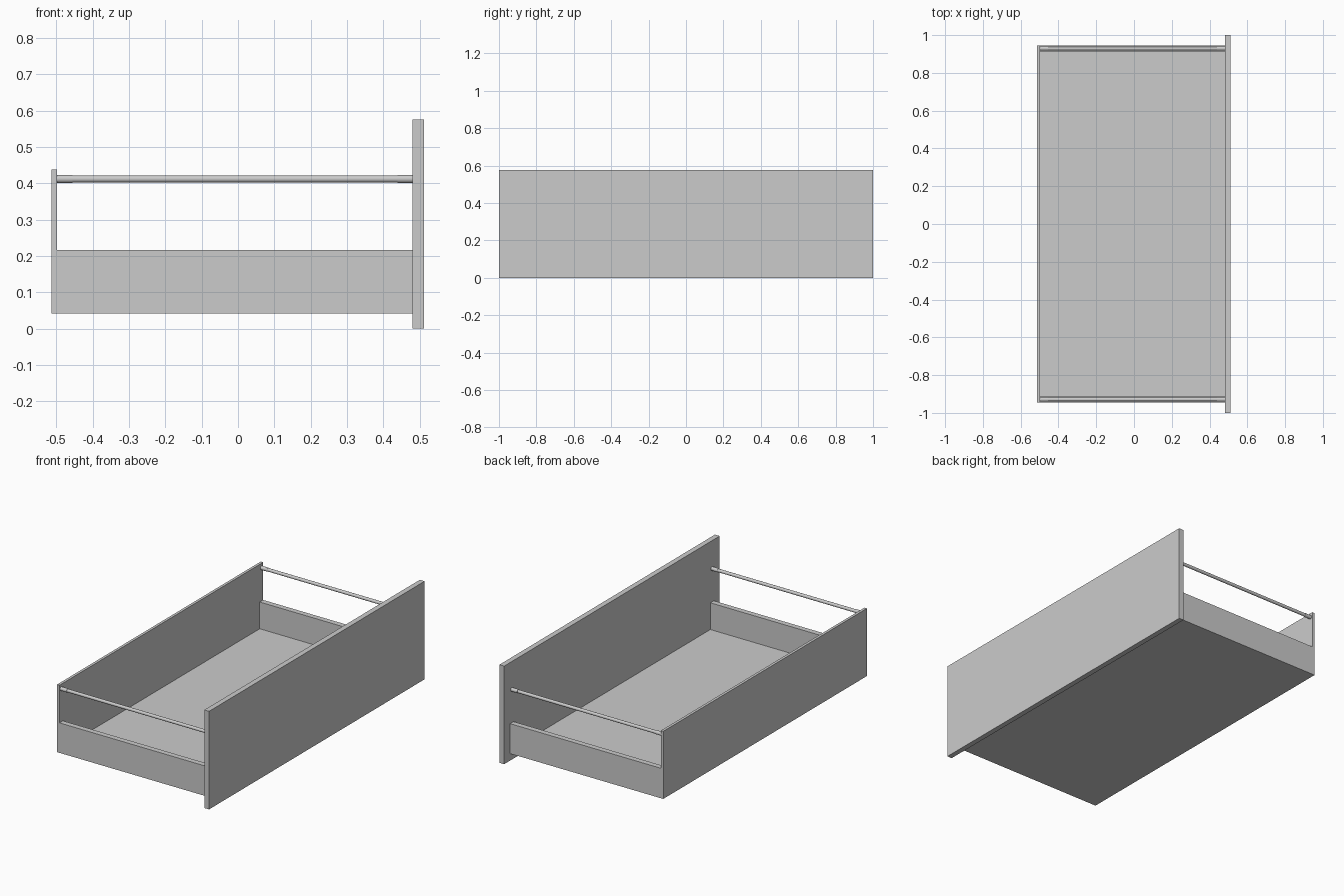
import bpy
import math

if "Cube" in bpy.data.objects:
    bpy.data.objects.remove(bpy.data.objects["Cube"])

X_BACK, X_FRONT = -0.498, 0.481   # inner faces of back and front panels
Z_BASE = 0.041


def box(name, x0, x1, y0, y1, z0, z1):
    bpy.ops.mesh.primitive_cube_add(
        size=1, location=((x0 + x1) / 2, (y0 + y1) / 2, (z0 + z1) / 2))
    ob = bpy.context.object
    ob.name = name
    ob.scale = (x1 - x0, y1 - y0, z1 - z0)
    bpy.ops.object.transform_apply(location=False, rotation=False, scale=True)


def bar(name, x0, x1, y, z, radius):
    bpy.ops.mesh.primitive_cylinder_add(
        vertices=24, radius=radius, depth=x1 - x0,
        location=((x0 + x1) / 2, y, z), rotation=(0, math.pi / 2, 0))
    ob = bpy.context.object
    ob.name = name
    bpy.ops.object.shade_smooth_by_angle(angle=math.radians(40))


# Panels and floor
box("front_panel", X_FRONT, 0.512, -1, 1, 0, 0.576)
box("back_panel", -0.514, X_BACK, -0.945, 0.945, Z_BASE, 0.438)
box("floor", X_BACK, X_FRONT, -0.913, 0.913, Z_BASE, 0.06)

# Low side walls, gallery rails and their end sockets
for side, s in (("near", -1), ("far", 1)):
    y0, y1 = sorted((s * 0.913, s * 0.945))
    box(side + "_side_wall", X_BACK, X_FRONT, y0, y1, Z_BASE, 0.217)
    y, z = s * 0.929, 0.412
    bar(side + "_rail", X_BACK + 0.005, X_FRONT - 0.005, y, z, 0.0095)
    bar(side + "_back_socket", X_BACK, X_BACK + 0.042, y, z, 0.011)
    bar(side + "_front_socket", X_FRONT - 0.042, X_FRONT, y, z, 0.011)
